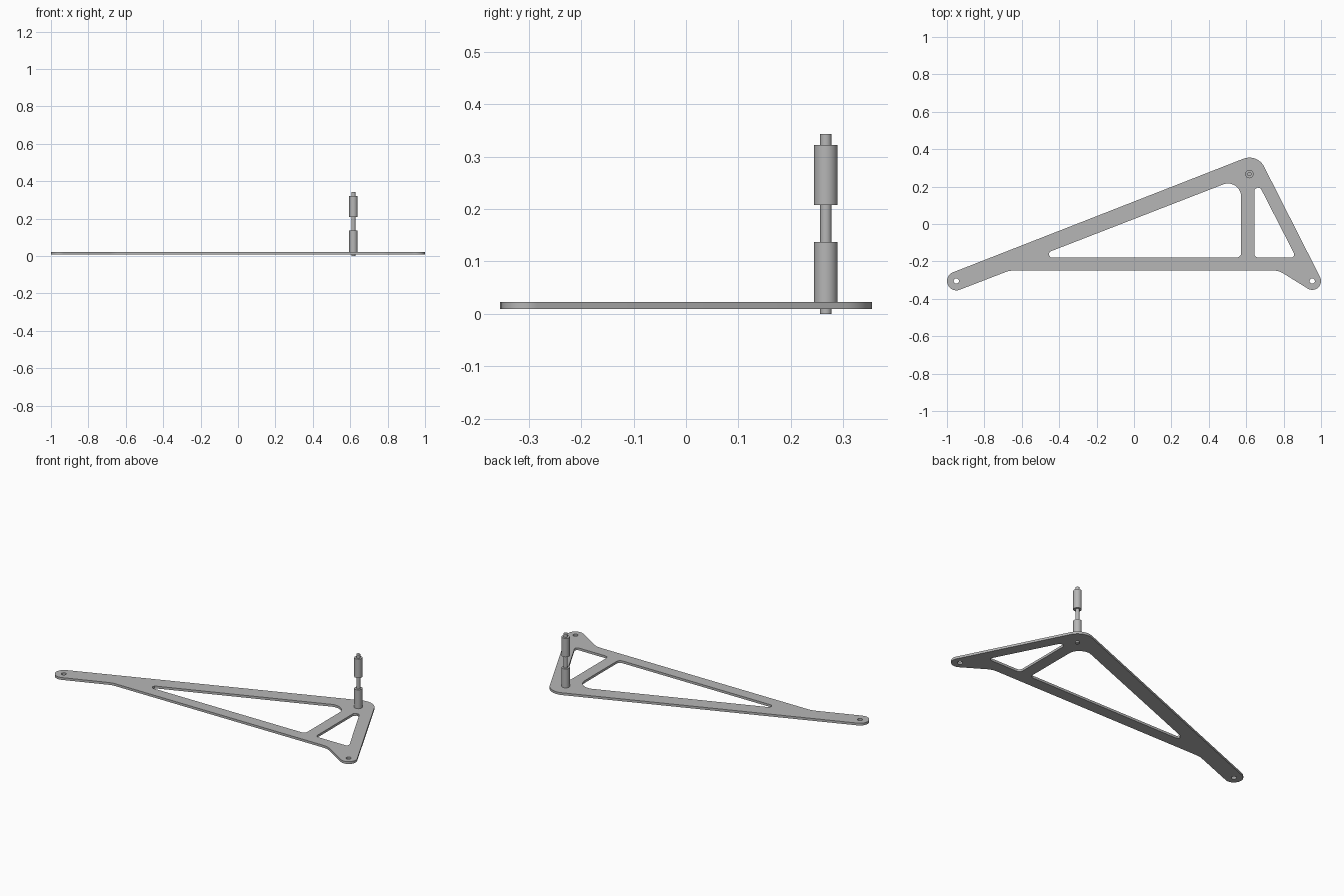
import bpy, bmesh
from math import radians, cos, sin, tan
from mathutils import Vector

cube = bpy.data.objects.get("Cube")
if cube:
    bpy.data.objects.remove(cube, do_unlink=True)

grey = bpy.data.materials.new("machined grey")
grey.use_nodes = True
colour = (0.47, 0.47, 0.47, 1)
grey.diffuse_color = colour
grey.node_tree.nodes["Principled BSDF"].inputs["Base Color"].default_value = colour

PLATE_BOTTOM, PLATE_TOP = 0.009, 0.023
LEFT_EYE = (-0.95, -0.305)
RIGHT_EYE = (0.953, -0.305)
PIN = (0.617, 0.267)


def arc(centre, radius, start, end, steps=16):
    """Points along an arc, angles in degrees."""
    angles = [radians(start + (end - start) * i / steps) for i in range(steps + 1)]
    return [Vector((centre[0] + radius * cos(a), centre[1] + radius * sin(a))) for a in angles]


def fillet(before, corner, after, radius, steps=8):
    """Round one polygon corner with a tangent arc."""
    p = Vector(corner)
    u = (Vector(before) - p).normalized()
    v = (Vector(after) - p).normalized()
    half = u.angle(v) / 2
    start, end = p + u * radius / tan(half), p + v * radius / tan(half)
    centre = p + (u + v).normalized() * radius / sin(half)
    a, b = start - centre, end - centre
    return [centre + a.lerp(b, i / steps).normalized() * radius for i in range(steps + 1)]


def rounded(corners):
    """Closed polygon from (x, y, radius) corners."""
    points = []
    for i, (x, y, r) in enumerate(corners):
        after = corners[(i + 1) % len(corners)]
        points += fillet(corners[i - 1][:2], (x, y), after[:2], r)
    return points


def finish(name, bm):
    mesh = bpy.data.meshes.new(name)
    bmesh.ops.recalc_face_normals(bm, faces=bm.faces)
    bm.to_mesh(mesh)
    bm.free()
    mesh.materials.clear()
    mesh.materials.append(grey)
    for poly in mesh.polygons:
        poly.material_index = 0
    obj = bpy.data.objects.new(name, mesh)
    bpy.context.collection.objects.link(obj)
    bpy.ops.object.select_all(action="DESELECT")
    obj.select_set(True)
    bpy.context.view_layer.objects.active = obj
    bpy.ops.object.shade_smooth_by_angle(angle=radians(30))


# Bracket outline: three rounded lobes joined by straight and filleted edges
left_lobe = arc(LEFT_EYE, 0.05, 111.2, 291.2)
right_lobe = arc(RIGHT_EYE, 0.047, 238, 386)
top_lobe = arc(PIN, 0.088, 26, 111.2)
left_knee, right_knee = (-0.666, -0.249), (0.774, -0.249)
outline = (left_lobe
           + fillet(left_lobe[-1], left_knee, right_knee, 0.12)
           + fillet(left_knee, right_knee, right_lobe[0], 0.1)
           + right_lobe + top_lobe)

# Lightening windows and mounting holes
large_window = rounded([(-0.53, -0.179, 0.017), (0.573, -0.179, 0.024), (0.573, 0.249, 0.07)])
small_window = rounded([(0.643, -0.179, 0.022), (0.867, -0.179, 0.016), (0.643, 0.258, 0.02)])
holes = [arc(eye, 0.014, 0, 345, 23) for eye in (LEFT_EYE, RIGHT_EYE)]

# Extruded flat bracket
curve = bpy.data.curves.new("bracket_profile", "CURVE")
curve.dimensions = "2D"
curve.fill_mode = "BOTH"
curve.extrude = (PLATE_TOP - PLATE_BOTTOM) / 2
for loop in [outline, large_window, small_window] + holes:
    spline = curve.splines.new("POLY")
    spline.points.add(len(loop) - 1)
    for point, co in zip(spline.points, loop):
        point.co = (co.x, co.y, 0, 1)
    spline.use_cyclic_u = True
profile = bpy.data.objects.new("bracket_profile", curve)
bpy.context.collection.objects.link(profile)
bpy.context.view_layer.update()
solid = bpy.data.meshes.new_from_object(profile.evaluated_get(bpy.context.evaluated_depsgraph_get()))
bpy.data.objects.remove(profile, do_unlink=True)
bm = bmesh.new()
bm.from_mesh(solid)
bpy.data.meshes.remove(solid)
bmesh.ops.remove_doubles(bm, verts=bm.verts, dist=0.00005)
bmesh.ops.translate(bm, verts=bm.verts, vec=(0, 0, (PLATE_TOP + PLATE_BOTTOM) / 2))
finish("bracket_plate", bm)


# Upright pin with two sleeves
def cylinder(name, radius, bottom, top):
    bm = bmesh.new()
    bmesh.ops.create_cone(bm, cap_ends=True, segments=32, radius1=radius, radius2=radius, depth=top - bottom)
    bmesh.ops.translate(bm, verts=bm.verts, vec=(PIN[0], PIN[1], (top + bottom) / 2))
    finish(name, bm)


cylinder("pin_rod", 0.011, 0, 0.343)
cylinder("lower_sleeve", 0.0225, PLATE_TOP, 0.137)
cylinder("upper_sleeve", 0.0225, 0.208, 0.322)
